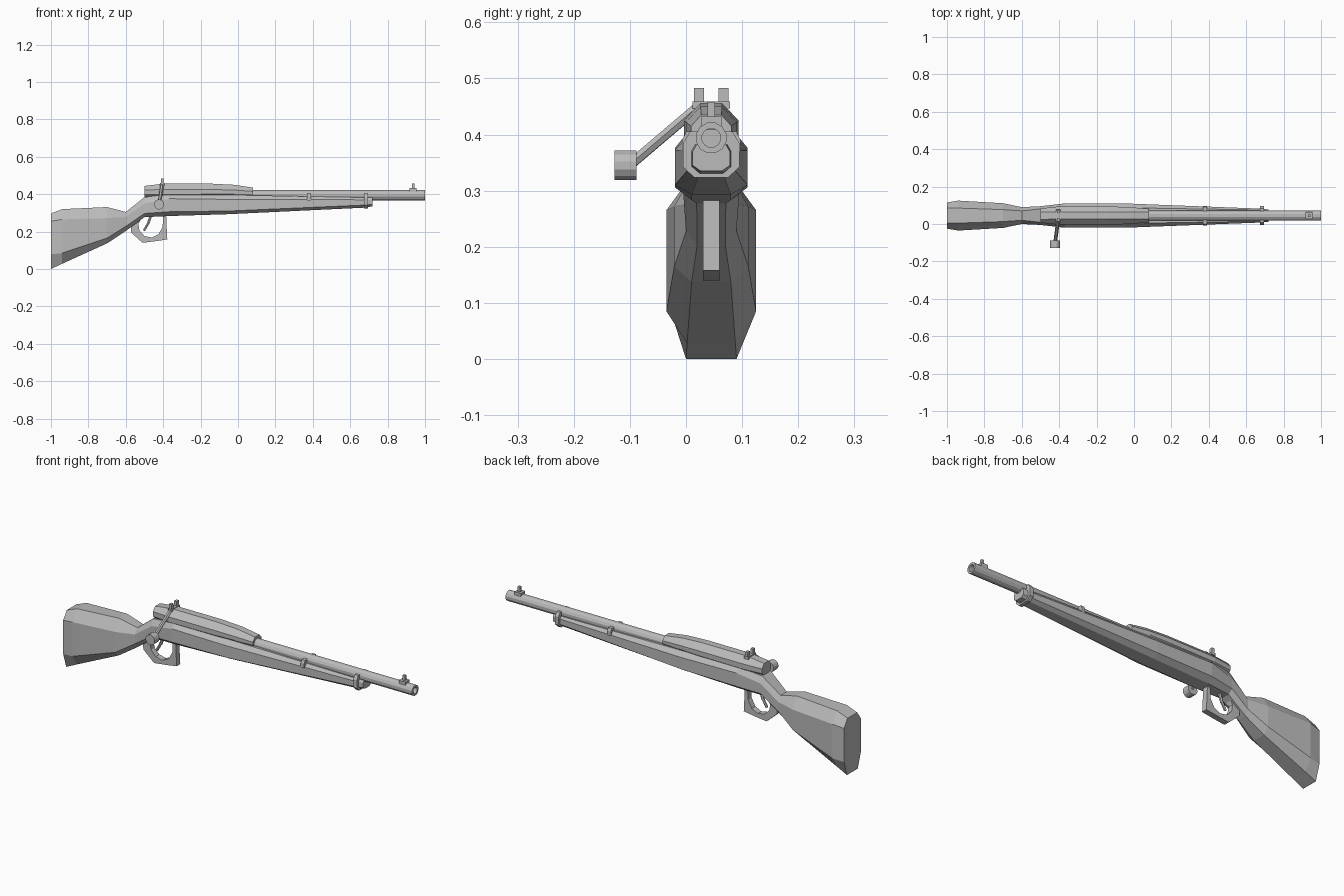
import bpy, bmesh, math
from mathutils import Vector, Matrix

if "Cube" in bpy.data.objects:
    bpy.data.objects.remove(bpy.data.objects["Cube"])

YC = 0.045  # centre plane of the long parts
grey = bpy.data.materials.new("plain_grey")
grey.diffuse_color = (0.5, 0.5, 0.5, 1)
grey.use_nodes = True
grey.node_tree.nodes["Principled BSDF"].inputs["Base Color"].default_value = grey.diffuse_color


def finish(name, bm):
    bmesh.ops.recalc_face_normals(bm, faces=bm.faces)
    me = bpy.data.meshes.new(name)
    bm.to_mesh(me)
    bm.free()
    me.materials.append(grey)
    ob = bpy.data.objects.new(name, me)
    bpy.context.collection.objects.link(ob)
    return ob


def bridge(bm, a, b):
    n = len(a)
    for i in range(n):
        bm.faces.new((a[i], a[(i + 1) % n], b[(i + 1) % n], b[i]))


def loft(name, sections):
    """Eight-sided body; section = x, z bottom, low, high, top, half widths bottom, middle, top."""
    bm = bmesh.new()
    rings = []
    for x, zb, zl, zh, zt, wb, w, wt in sections:
        half = [(wb, zb), (w, zl), (w, zh), (wt, zt)]
        pts = half + [(-y, z) for y, z in reversed(half)]
        rings.append([bm.verts.new((x, YC + y, z)) for y, z in pts])
    for a, b in zip(rings, rings[1:]):
        bridge(bm, a, b)
    bm.faces.new(rings[0])
    bm.faces.new(rings[-1])
    return finish(name, bm)


def box(name, x, y, z):
    bm = bmesh.new()
    bmesh.ops.create_cube(bm, size=1)
    for v in bm.verts:
        v.co = [lo + (c + 0.5) * (hi - lo) for c, (lo, hi) in zip(v.co, (x, y, z))]
    return finish(name, bm)


def rod(name, p, q, r, sides):
    p, q = Vector(p), Vector(q)
    d = q - p
    bm = bmesh.new()
    m = Matrix.Translation((p + q) / 2) @ d.to_track_quat('Z', 'Y').to_matrix().to_4x4()
    bmesh.ops.create_cone(bm, cap_ends=True, segments=sides, radius1=r, radius2=r,
                          depth=d.length, matrix=m @ Matrix.Rotation(math.pi / sides, 4, 'Z'))
    return finish(name, bm)


# wooden-style stock from butt to fore end
loft("stock", [
    (-1.00, .000, .078, .255, .297, .045, .070, .040),
    (-0.94, .028, .085, .265, .320, .043, .080, .040),
    (-0.70, .137, .165, .272, .331, .035, .066, .032),
    (-0.60, .203, .228, .277, .305, .025, .045, .025),
    (-0.50, .277, .297, .350, .384, .026, .050, .036),
    (-0.37, .283, .306, .376, .400, .035, .065, .045),
    (-0.05, .293, .310, .372, .396, .035, .065, .042),
    (0.68, .328, .342, .370, .382, .022, .037, .030),
    (0.72, .335, .345, .370, .382, .019, .033, .026)])

# receiver on top of the stock
loft("receiver", [
    (-0.50, .382, .397, .422, .444, .022, .038, .020),
    (-0.40, .380, .398, .425, .456, .030, .049, .019),
    (-0.14, .380, .400, .425, .456, .030, .049, .019),
    (-0.02, .380, .402, .422, .450, .028, .045, .019),
    (0.08, .380, .402, .415, .435, .024, .036, .018)])

# hollow barrel: outer wall, muzzle rim, bore
bm = bmesh.new()
rings = []
for x, r in ((-0.2, .028), (1.0, .028), (1.0, .017), (0.90, .017)):
    rings.append([bm.verts.new((x, YC + r * math.cos((i + .5) * math.pi / 6),
                                .394 + r * math.sin((i + .5) * math.pi / 6))) for i in range(12)])
for a, b in zip(rings, rings[1:]):
    bridge(bm, a, b)
bm.faces.new(rings[0])
bm.faces.new(rings[-1])
finish("barrel", bm)

# barrel bands
loft("front_band", [(x, .323, .342, .385, .405, .030, .050, .038) for x in (.675, .695)])
loft("middle_band", [(x, .360, .370, .390, .405, .046, .052, .045) for x in (.37, .39)])

# trigger guard: paired outer and inner outline points, given thickness in y
outer = [(-.384, .29), (-.381, .215), (-.378, .158), (-.445, .148), (-.51, .140),
         (-.572, .195), (-.575, .252), (-.545, .265)]
inner = [(-.400, .29), (-.403, .225), (-.425, .185), (-.460, .168), (-.50, .176),
         (-.527, .205), (-.533, .240), (-.515, .275)]
bm = bmesh.new()
strips = [[bm.verts.new((x, YC + s * .015, z)) for x, z in pts]
          for s, pts in ((-1, outer), (1, outer), (1, inner), (-1, inner))]
for a, b in zip(strips, strips[1:] + strips[:1]):
    for i in range(len(a) - 1):
        bm.faces.new((a[i], a[i + 1], b[i + 1], b[i]))
for k in (0, -1):
    bm.faces.new([s[k] for s in strips])
finish("trigger_guard", bm)

# trigger
rod("trigger_upper", (-.462, YC, .295), (-.482, YC, .24), .008, 6)
rod("trigger_lower", (-.480, YC, .245), (-.503, YC, .205), .007, 6)

# bolt handle and knob
rod("bolt_handle", (-.405, .025, .452), (-.421, -.095, .350), .010, 6)
rod("bolt_knob", (-.422, -.127, .345), (-.422, -.088, .345), .027, 12)

# rear sight
box("rear_sight_base", (-.417, -.393), (YC - .033, YC + .033), (.446, .459))
for side, s in (("right", -1), ("left", 1)):
    y = YC + s * .022
    box("rear_sight_post_" + side, (-.412, -.398), (y - .009, y + .009), (.457, .483))

# front sight
box("front_sight_base", (.917, .955), (YC - .018, YC + .018), (.408, .432))
box("front_sight_blade", (.930, .944), (YC - .007, YC + .007), (.430, .458))
